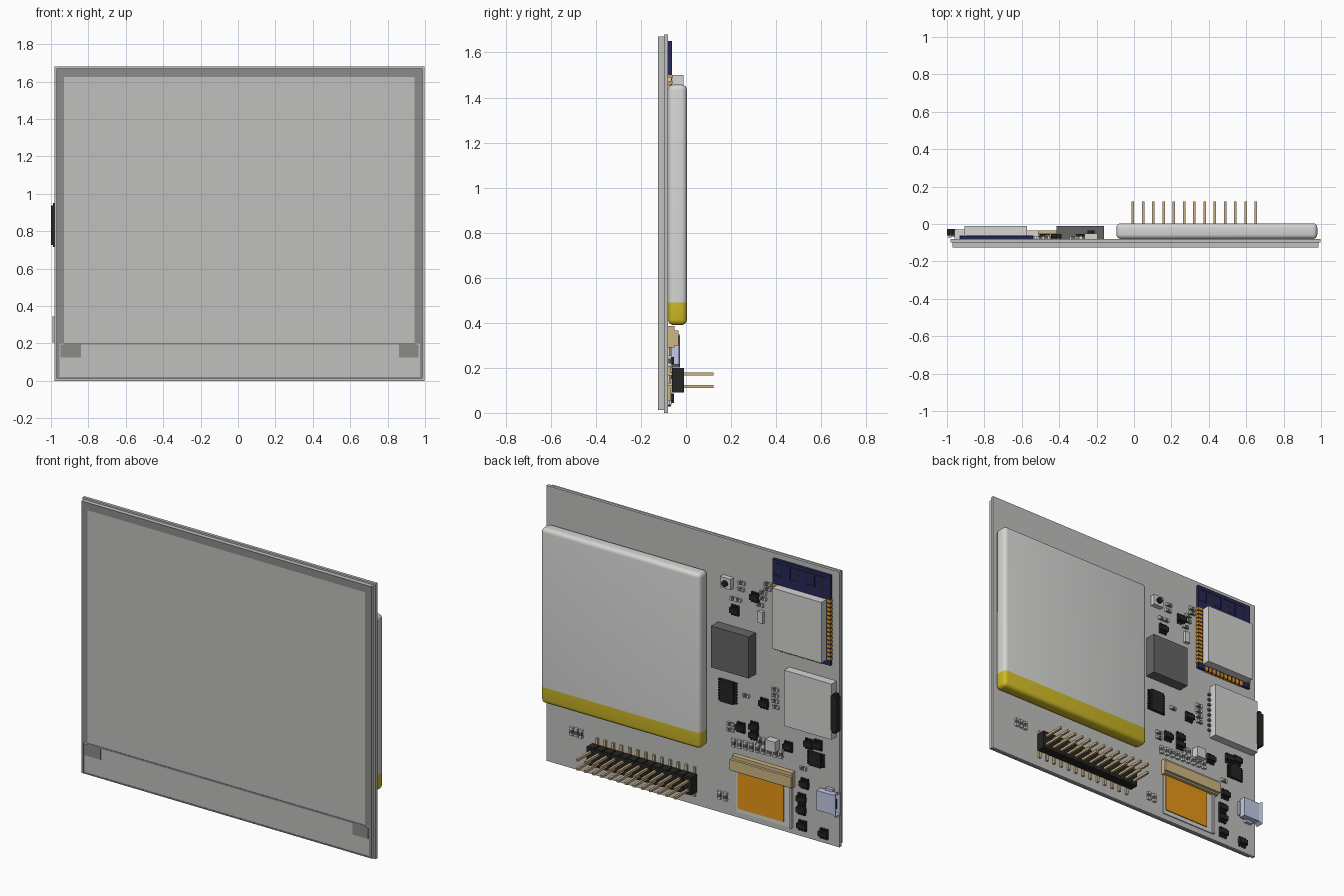
import bpy, bmesh, math
from mathutils import Vector, Matrix

cube = bpy.data.objects.get("Cube")
if cube:
    bpy.data.objects.remove(cube, do_unlink=True)


def material(name, r, g, b):
    m = bpy.data.materials.new(name)
    m.use_nodes = True
    m.diffuse_color = (r, g, b, 1)
    m.node_tree.nodes["Principled BSDF"].inputs["Base Color"].default_value = (r, g, b, 1)
    return m


BOARD = material("board grey", 0.53, 0.53, 0.52)
BEZEL = material("bezel grey", 0.26, 0.26, 0.255)
LIGHT = material("light grey", 0.66, 0.66, 0.65)
YELLOW = material("tape yellow", 0.62, 0.49, 0.02)
NAVY = material("navy", 0.02, 0.02, 0.10)
BLACK = material("black", 0.018, 0.018, 0.017)
CHIP = material("dark grey", 0.13, 0.13, 0.13)
TAN = material("tan", 0.62, 0.47, 0.23)
ORANGE = material("flex orange", 0.85, 0.33, 0.01)
STEEL = material("blue steel", 0.55, 0.60, 0.78)

Y = -0.08  # rear face of the circuit board


def finish(name, bm, *mats):
    bmesh.ops.recalc_face_normals(bm, faces=bm.faces)
    me = bpy.data.meshes.new(name)
    bm.to_mesh(me)
    bm.free()
    for m in mats:
        me.materials.append(m)
    ob = bpy.data.objects.new(name, me)
    bpy.context.collection.objects.link(ob)
    return ob


def add_box(bm, x0, x1, y0, y1, z0, z1, mi=0):
    mat = (Matrix.Translation(((x0 + x1) / 2, (y0 + y1) / 2, (z0 + z1) / 2))
           @ Matrix.Diagonal((x1 - x0, y1 - y0, z1 - z0, 1)))
    verts = bmesh.ops.create_cube(bm, size=1, matrix=mat)["verts"]
    for f in {f for v in verts for f in v.link_faces}:
        f.material_index = mi
    return verts


def boxes(name, mat, *dims):
    bm = bmesh.new()
    for d in dims:
        add_box(bm, *d)
    return finish(name, bm, mat)


def smooth(ob):
    bpy.ops.object.select_all(action="DESELECT")
    ob.select_set(True)
    bpy.context.view_layer.objects.active = ob
    bpy.ops.object.shade_smooth_by_angle(angle=math.radians(35))


# Board and display panel
boxes("circuit_board", BOARD, (-0.98, 0.997, -0.098, Y, 0, 1.68))
boxes("display_panel", BOARD, (-0.97, 0.987, -0.122, -0.098, 0.012, 1.67))
F0, F1 = -0.1245, -0.1218
boxes("display_bezel", BEZEL,
      (-0.97, -0.93, F0, F1, 0.2, 1.625), (0.945, 0.987, F0, F1, 0.2, 1.625),
      (-0.97, 0.987, F0, F1, 1.625, 1.67), (-0.93, 0.945, F0, F1, 0.193, 0.203),
      (-0.95, -0.84, F0, F1, 0.125, 0.193), (0.86, 0.965, F0, F1, 0.125, 0.193),
      (-0.97, -0.955, F0, F1, 0.02, 0.2), (0.972, 0.987, F0, F1, 0.02, 0.2),
      (-0.97, 0.987, F0, F1, 0.012, 0.02))

# Battery: rounded pouch with a tape band along its lower end
bm = bmesh.new()
add_box(bm, -0.094, 0.98, Y, 0.004, 0.39, 1.457)
bmesh.ops.bevel(bm, geom=bm.edges[:], offset=0.024, segments=4, profile=0.5, affect="EDGES")
bmesh.ops.bisect_plane(bm, geom=bm.verts[:] + bm.edges[:] + bm.faces[:],
                       plane_co=(0, 0, 0.49), plane_no=(0, 0, 1))
for f in bm.faces:
    f.material_index = 1 if f.calc_center_median().z < 0.49 else 0
smooth(finish("battery", bm, LIGHT, YELLOW))

# Radio module with antenna trace, edge pads and shield can
boxes("radio_board", NAVY, (-0.93, -0.54, Y, -0.063, 1.10, 1.65))
boxes("radio_shield", LIGHT, (-0.905, -0.573, -0.063, -0.012, 1.13, 1.50))
pads = []
for i in range(15):
    z = 1.135 + i * 0.025
    pads += [(-0.933, -0.908, Y, -0.061, z, z + 0.016), (-0.57, -0.537, Y, -0.061, z, z + 0.016)]
for i in range(10):
    x = -0.87 + i * 0.029
    pads.append((x, x + 0.017, Y, -0.061, 1.097, 1.125))
boxes("radio_pads", ORANGE, *pads)
trace = [(-0.90, -0.56, -0.063, -0.0615, 1.625, 1.632)]
for i in range(6):
    x = -0.88 + i * 0.055
    trace.append((x, x + 0.007, -0.063, -0.0615, 1.55, 1.628))
    if i % 2:
        trace.append((x, x + 0.06, -0.063, -0.0615, 1.55, 1.557))
boxes("antenna_trace", BLACK, *trace)

# Memory card slot and card
boxes("card_slot", LIGHT, (-0.96, -0.64, Y, -0.03, 0.67, 1.01))
boxes("card_slot_contacts", CHIP,
      *[(-0.64, -0.622, Y, -0.068, 0.71 + i * 0.034, 0.722 + i * 0.034) for i in range(8)])
bm = bmesh.new()
add_box(bm, -1.0, -0.955, -0.062, -0.027, 0.715, 0.95)
bmesh.ops.bevel(bm, geom=[e for e in bm.edges if abs(e.verts[0].co.y - e.verts[1].co.y) > 0.01],
                offset=0.012, segments=2, affect="EDGES")
finish("memory_card", bm, BLACK)

# Power inductor
boxes("inductor", CHIP, (-0.415, -0.16, Y, -0.012, 0.905, 1.158))


# Chips with gull legs on the two x sides
def chip(name, x, z, w, h, legs, t=0.022, upright=False):
    bm = bmesh.new()
    add_box(bm, x - w / 2, x + w / 2, Y + 0.004, Y + t, z - h / 2, z + h / 2)
    span = w if upright else h
    step = span / legs
    for i in range(legs):
        c = -span / 2 + (i + 0.5) * step
        for s in (-1, 1):
            if upright:
                a, b = x + c, z + s * (h / 2 + 0.007)
                add_box(bm, a - step * .28, a + step * .28, Y, Y + t * .5, b - .009, b + .009)
            else:
                a, b = x + s * (w / 2 + 0.007), z + c
                add_box(bm, a - .009, a + .009, Y, Y + t * .5, b - step * .28, b + step * .28)
    finish(name, bm, BLACK)


chip("driver_chip", -0.23, 0.755, 0.09, 0.135, 8)
chip("serial_chip", -0.825, 0.50, 0.08, 0.085, 6, 0.02)
small = [(-0.416, 1.377), (-0.28, 1.262), (-0.477, 0.746), (-0.32, 0.558), (-0.41, 0.585),
         (-0.41, 0.535), (-0.64, 0.526), (-0.78, 0.58), (-0.84, 0.59), (-0.75, 0.33),
         (-0.73, 0.233), (-0.73, 0.166), (-0.735, 0.07), (-0.88, 0.059)]
for i, (x, z) in enumerate(small):
    chip(f"transistor_{i + 1}", x, z, 0.058, 0.03, 3, 0.026, True)

# Two-ended passives: dark body with light end caps
bm = bmesh.new()
flat = [(-0.5, 1.48), (-0.5, 1.45), (-0.47, 1.42), (-0.47, 1.385), (-0.325, 1.44), (-0.32, 1.40),
        (-0.30, 1.33), (-0.27, 1.33), (-0.45, 1.34), (-0.55, 0.85), (-0.55, 0.815), (-0.55, 0.78),
        (-0.555, 0.745), (-0.355, 0.76), (-0.25, 0.56), (-0.25, 0.525), (-0.74, 0.42)]
tall = [(0.76 + i * 0.032, 0.23) for i in range(3)] + [(-0.215, 0.108), (-0.175, 0.108)]
tall += [(-0.27 - i * 0.04, 0.452 + i * 0.002) for i in range(9)]
tall += [(-0.44 - i * 0.035, 0.508) for i in range(2)]
for group, (w, h) in ((flat, (0.032, 0.018)), (tall, (0.02, 0.036))):
    for x, z in group:
        add_box(bm, x - w / 2, x + w / 2, Y, Y + 0.014, z - h / 2, z + h / 2, 0)
        for s in (-1, 1):
            dx, dz = (s * w / 2, 0) if w > h else (0, s * h / 2)
            ew, eh = (0.005, h / 2 + .001) if w > h else (w / 2 + .001, 0.007)
            add_box(bm, x + dx - ew, x + dx + ew, Y, Y + 0.0155, z + dz - eh, z + dz + eh, 1)
finish("passives", bm, CHIP, LIGHT)
boxes("crystal", LIGHT, (-0.475, -0.44, Y, -0.06, 1.235, 1.305))
boxes("large_capacitor", LIGHT, (-0.575, -0.51, Y, -0.035, 0.485, 0.55))

# Push button
boxes("button_body", LIGHT, (-0.265, -0.195, Y, -0.05, 1.39, 1.455))
bm = bmesh.new()
bmesh.ops.create_cone(bm, cap_ends=True, segments=20, radius1=0.018, radius2=0.018, depth=0.02,
                      matrix=Matrix.Translation((-0.23, -0.045, 1.422)) @ Matrix.Rotation(math.pi / 2, 4, "X"))
smooth(finish("button_cap", bm, BLACK))

# Display ribbon connector and folded ribbon
boxes("ribbon_connector", TAN, (-0.68, -0.275, Y, -0.05, 0.29, 0.385),
      (-0.685, -0.27, -0.05, -0.034, 0.30, 0.365))
boxes("ribbon_backing", LIGHT, (-0.665, -0.285, Y, -0.074, 0.035, 0.29))
boxes("ribbon_edge", LIGHT, (-0.665, -0.65, Y, -0.064, 0.035, 0.29))
boxes("ribbon", ORANGE, (-0.61, -0.30, -0.075, -0.068, 0.06, 0.295))

# Charging socket: steel shell flared around a hollow mouth
bm = bmesh.new()
add_box(bm, -0.97, -0.86, Y + 0.01, -0.03, 0.215, 0.335)
mouth = min(bm.faces, key=lambda f: f.calc_center_median().x)
for dx, sy, sz in ((-0.022, 1.2, 1.22), (0, 0.78, 0.86), (0.09, 0.8, 0.9)):
    ext = bmesh.ops.extrude_discrete_faces(bm, faces=[mouth])
    mouth = ext["faces"][0]
    c = mouth.calc_center_median()
    for v in mouth.verts:
        v.co = Vector((v.co.x + dx, c.y + (v.co.y - c.y) * sy, c.z + (v.co.z - c.z) * sz))
finish("charging_socket", bm, STEEL)
boxes("socket_tongue", BLACK, (-0.98, -0.89, -0.057, -0.049, 0.245, 0.305))
boxes("socket_tabs", STEEL, (-0.945, -0.90, Y, -0.06, 0.2, 0.35), (-0.885, -0.85, Y, -0.065, 0.23, 0.32))

# Pin header: notched black strip, two rows of pins, surface-mount feet
body, pins = [], []
for i in range(13):
    x = -0.006 + i * 0.0548
    body.append((x - 0.0245, x + 0.0245, -0.062, -0.008, 0.09, 0.2))
    for z, s in ((0.117, -1), (0.172, 1)):
        pins.append((x - 0.007, x + 0.007, -0.075, 0.121, z - 0.007, z + 0.007))
        foot = sorted((z - s * 0.007, z + s * 0.062))
        pins.append((x - 0.007, x + 0.007, Y, -0.067, *foot))
body.append((-0.03, 0.676, -0.061, -0.009, 0.098, 0.192))
boxes("header_strip", BLACK, *body)
boxes("header_pins", TAN, *pins)
